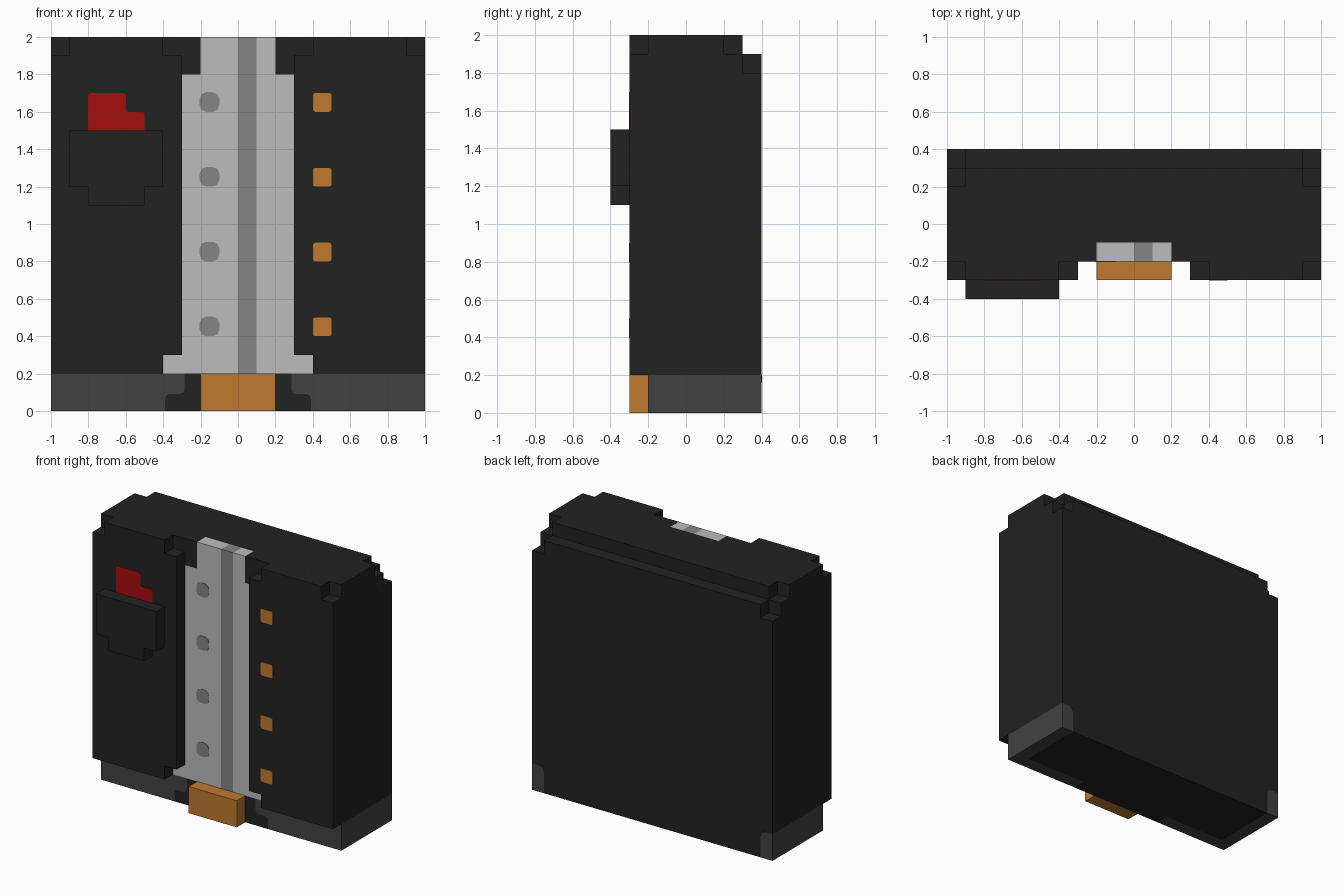
import bpy, bmesh

cube = bpy.data.objects.get("Cube")
if cube:
    bpy.data.objects.remove(cube, do_unlink=True)


def material(name, hex_code):
    srgb = [int(hex_code[i:i + 2], 16) / 255 for i in (0, 2, 4)]
    col = [c / 12.92 if c <= 0.04045 else ((c + 0.055) / 1.055) ** 2.4 for c in srgb] + [1]
    m = bpy.data.materials.new(name)
    m.use_nodes = True
    m.diffuse_color = col
    m.node_tree.nodes["Principled BSDF"].inputs["Base Color"].default_value = col
    return m


BLACK = material("jacket black", "222222")
BELT = material("belt grey", "424242")
WHITE = material("shirt light grey", "BCBCBC")
GREY = material("placket grey", "858585")
GOLD = material("brass orange", "C0792F")
RED = material("handkerchief red", "A80E0E")


def prism(name, pts, axis, a, b, mat):
    """Extrude a 2D outline: (x, z) along 'y', or (y, z) along 'x', from a to b."""
    bm = bmesh.new()
    place = (lambda u, v, w: (u, w, v)) if axis == 'y' else (lambda u, v, w: (w, u, v))
    face = bm.faces.new([bm.verts.new(place(u, v, a)) for u, v in pts])
    ext = bmesh.ops.extrude_face_region(bm, geom=[face])
    verts = [g for g in ext["geom"] if isinstance(g, bmesh.types.BMVert)]
    bmesh.ops.translate(bm, verts=verts, vec=(0, b - a, 0) if axis == 'y' else (b - a, 0, 0))
    bmesh.ops.recalc_face_normals(bm, faces=bm.faces)
    me = bpy.data.meshes.new(name)
    bm.to_mesh(me)
    bm.free()
    me.materials.append(mat)
    ob = bpy.data.objects.new(name, me)
    bpy.context.collection.objects.link(ob)
    return ob


def rect(u0, u1, v0, v1, c=0.0):
    """Rectangle outline with optional clipped corners."""
    if not c:
        return [(u0, v0), (u1, v0), (u1, v1), (u0, v1)]
    k = c * 0.3
    out = []
    for u, v, su, sv, flip in ((u0, v0, 1, 1, 0), (u1, v0, -1, 1, 1),
                               (u1, v1, -1, -1, 0), (u0, v1, 1, -1, 1)):
        arc = [(u, v + sv * c), (u + su * k, v + sv * k), (u + su * c, v)]
        out += arc[::-1] if flip else arc
    return out


def mirrored(pts, s):
    return [(s * u, v) for u, v in pts]


# Jacket core with a stepped top back edge
prism("jacket_body", [(-.1, 0), (.4, 0), (.4, 1.9), (.3, 1.9), (.3, 2), (-.1, 2)],
      'x', -.9, .9, BLACK)

# Curved inner end of the belt, shared by belt and the dark gap beside the buckle
belt_end = [(.285, .2), (.285, .12), (.292, .1), (.31, .09), (.37, .09), (.385, .08), (.39, .06), (.39, 0)]

for s, side in ((1, "left"), (-1, "right")):
    # Outer side of the jacket with notched shoulder corner
    prism(side + "_jacket_side",
          [(-.2, .2), (.4, .2), (.4, 1.8), (.3, 1.8), (.3, 1.9), (.2, 1.9), (.2, 2), (-.2, 2)],
          'x', s * .9, s * 1, BLACK)
    # Layer level with the shirt, including the collar step
    prism(side + "_collar_layer",
          mirrored([(.4, .2), (.9, .2), (.9, 2), (.2, 2), (.2, 1.8), (.3, 1.8), (.3, .3), (.4, .3)], s),
          'y', -.2, -.1, BLACK)
    # Raised front panel
    prism(side + "_jacket_front",
          mirrored([(.4, .2), (1, .2), (1, 1.9), (.9, 1.9), (.9, 2), (.4, 2), (.4, 1.9),
                    (.3, 1.9), (.3, .3), (.4, .3)], s),
          'y', -.3, -.2, BLACK)
    # Belt: side band, front band and rounded end at the back
    prism(side + "_belt_side", rect(-.2, .4, 0, .2), 'x', s * .9, s * 1, BELT)
    prism(side + "_belt_front", mirrored(belt_end + [(.9, 0), (.9, .2)], s), 'y', -.2, -.1, BELT)
    prism(side + "_belt_end_trim", mirrored([(.9, .2), (.94, .2), (.91, .19), (.9, .16)], s),
          'y', .39, .402, BLACK)

# Dark gap behind the buckle
prism("belt_gap", belt_end + mirrored(belt_end, -1)[::-1], 'y', -.2, -.1, BLACK)

# Shirt in two halves around the placket stripe
half = [(.4, .2), (.4, .3), (.3, .3), (.3, 1.8), (.2, 1.8), (.2, 2)]
prism("shirt_left", [(.1, .2)] + half + [(.1, 2)], 'y', -.2, -.1, WHITE)
prism("shirt_right", [(0, .2)] + mirrored(half, -1) + [(0, 2)], 'y', -.2, -.1, WHITE)
prism("shirt_placket", rect(0, .1, .2, 2), 'y', -.2, -.1, GREY)

# Buckle
prism("belt_buckle", rect(-.2, .2, 0, .2), 'y', -.3, -.2, GOLD)

# Buttons on shirt and jacket
for i in range(4):
    z = .4 + .4 * i
    prism(f"shirt_button_{i + 1}", rect(-.205, -.1, z, z + .105, .035), 'y', -.203, -.199, GREY)
    prism(f"jacket_button_{i + 1}", rect(.4, .5, z, z + .1, .012), 'y', -.303, -.299, GOLD)

# Breast pocket and handkerchief
prism("breast_pocket", [(-.8, 1.1), (-.5, 1.1), (-.5, 1.2), (-.4, 1.2), (-.4, 1.5),
                        (-.9, 1.5), (-.9, 1.2), (-.8, 1.2)], 'y', -.4, -.3, BLACK)
prism("handkerchief", [(-.803, 1.5), (-.5, 1.5), (-.5, 1.59), (-.51, 1.6), (-.59, 1.6), (-.6, 1.61),
                       (-.6, 1.69), (-.61, 1.7), (-.79, 1.7), (-.803, 1.69)], 'y', -.303, -.299, RED)
